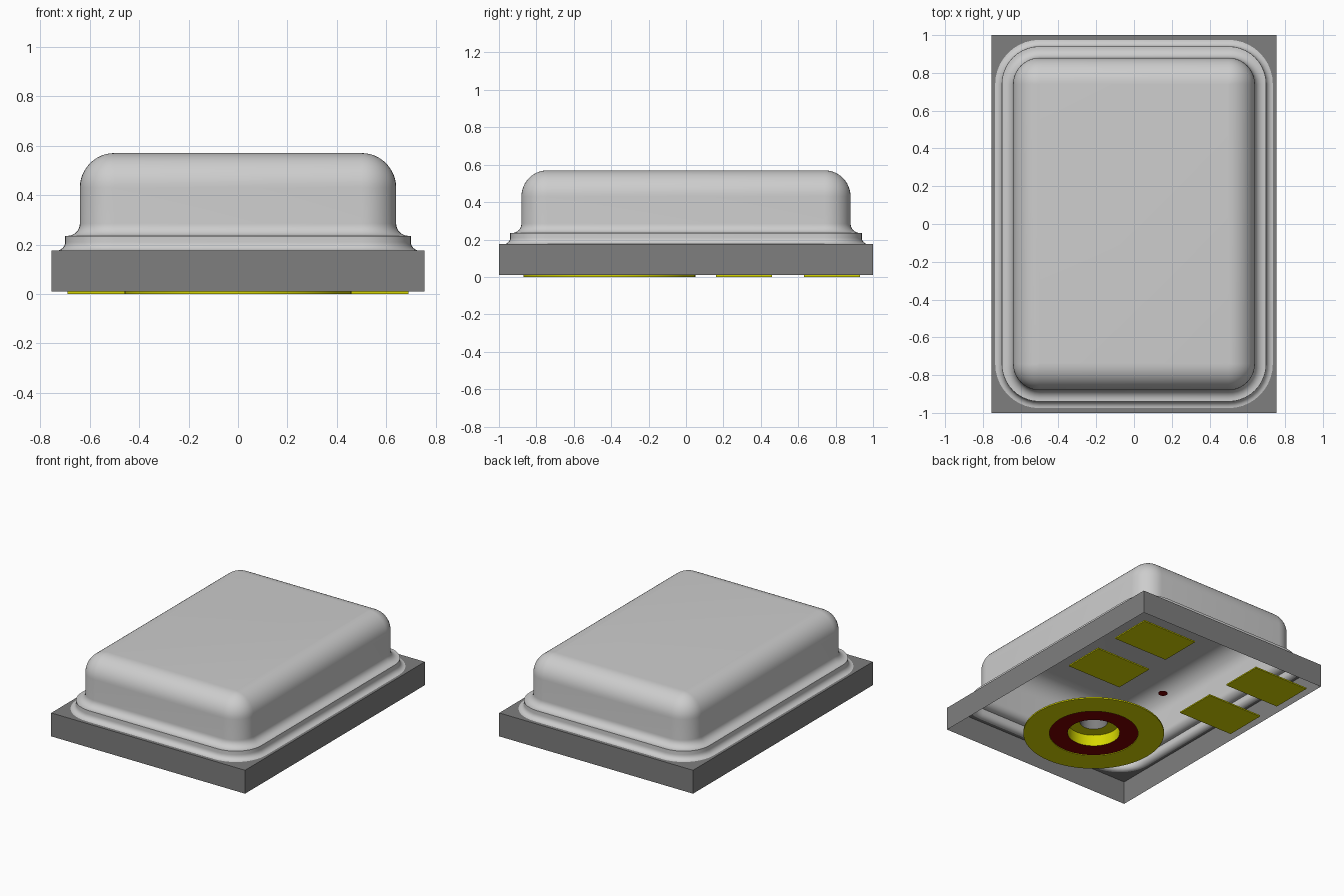
import bpy, bmesh, math

cube = bpy.data.objects.get("Cube")
if cube:
    bpy.data.objects.remove(cube, do_unlink=True)


def material(name, color):
    m = bpy.data.materials.new(name)
    m.use_nodes = True
    m.diffuse_color = (*color, 1)
    m.node_tree.nodes["Principled BSDF"].inputs["Base Color"].default_value = (*color, 1)
    return m


SILVER = material("silver metal", (0.61, 0.61, 0.61))
GREY = material("board grey", (0.21, 0.21, 0.21))
GOLD = material("yellow gold", (0.68, 0.68, 0.0))
RED = material("dark red", (0.21, 0.0, 0.0))


def rounded_rect(hx, hy, r, z, steps=10):
    """Counter-clockwise loop of points with rounded corners."""
    pts = []
    for i, (sx, sy) in enumerate(((1, 1), (-1, 1), (-1, -1), (1, -1))):
        for k in range(steps + 1):
            a = math.pi / 2 * (i + k / steps)
            pts.append((sx * (hx - r) + r * math.cos(a), sy * (hy - r) + r * math.sin(a), z))
    return pts


def circle(r, z, cx=0, cy=0, n=64):
    return [(cx + r * math.cos(2 * math.pi * k / n), cy + r * math.sin(2 * math.pi * k / n), z)
            for k in range(n)]


def loft(name, loops, mat, cap=False, closed=False, smooth=False):
    """Skin a stack of equal loops, optionally capping the last one."""
    bm = bmesh.new()
    rings = [[bm.verts.new(p) for p in loop] for loop in loops]
    pairs = list(zip(rings, rings[1:])) + ([(rings[-1], rings[0])] if closed else [])
    for a, b in pairs:
        for i in range(len(a)):
            j = (i + 1) % len(a)
            bm.faces.new((a[i], a[j], b[j], b[i]))
    if cap:
        bm.faces.new(rings[-1])
    bmesh.ops.remove_doubles(bm, verts=bm.verts, dist=0.0001)
    bmesh.ops.recalc_face_normals(bm, faces=bm.faces)
    mesh = bpy.data.meshes.new(name)
    bm.to_mesh(mesh)
    bm.free()
    mesh.materials.append(mat)
    ob = bpy.data.objects.new(name, mesh)
    bpy.context.scene.collection.objects.link(ob)
    if smooth:
        bpy.ops.object.select_all(action='DESELECT')
        ob.select_set(True)
        bpy.context.view_layer.objects.active = ob
        bpy.ops.object.shade_smooth_by_angle(angle=math.radians(35))
    return ob


def arc(cx, cz, r, start, end, steps):
    """Arc in the (offset, height) profile plane, angles in degrees."""
    angles = [math.radians(start + (end - start) * k / steps) for k in range(steps + 1)]
    return [(cx + r * math.cos(a), cz + r * math.sin(a)) for a in angles]


# Lid: a stepped wall profile swept round the rounded footprint
WALL_X, WALL_Y, CORNER = 0.64, 0.88, 0.14
BOARD_TOP, LID_TOP = 0.175, 0.57
profile = (arc(0.095, BOARD_TOP + 0.035, 0.035, 270, 180, 6)
           + [(0.06, 0.235)]
           + arc(0.05, 0.285, 0.05, 270, 180, 8)
           + arc(-0.14, LID_TOP - 0.14, 0.14, 0, 90, 12))


def lid_loop(offset, z):
    return rounded_rect(WALL_X + offset, WALL_Y + offset, max(CORNER + offset, 0.002), z)


loft("lid", [lid_loop(o, z) for o, z in profile], SILVER, cap=True, smooth=True)

# Board frame: outer walls and the top border around the lid
loft("board", [rounded_rect(0.755, 1, 0, 0.01), rounded_rect(0.755, 1, 0, BOARD_TOP),
               lid_loop(0.095, BOARD_TOP)], GREY)

# Sound port: contact ring, mask ring, gold recess and through hole
PORT_Y = -0.41


def port(name, rings, mat, closed=False):
    loft(name, [circle(r, z, 0, PORT_Y) for r, z in rings], mat, closed=closed, smooth=True)


port("contact_ring", [(0.46, 0), (0.46, 0.01), (0.29, 0.01), (0.29, 0)], GOLD, closed=True)
port("mask_ring", [(0.29, 0.005), (0.17, 0.005)], RED)
port("port_recess", [(0.17, 0.005), (0.17, 0.085), (0.09, 0.085)], GOLD)
port("port_hole", [(0.09, 0.085), (0.09, BOARD_TOP)], GREY)

# Four solder pads
for side, sx in (("left", 1), ("right", -1)):
    for place, y in (("back", 0.78), ("middle", 0.31)):
        pad = loft(f"{place}_{side}_pad",
                   [rounded_rect(0.215, 0.15, 0, 0.009), rounded_rect(0.215, 0.15, 0, 0)],
                   GOLD, cap=True)
        pad.location = (sx * 0.475, y, 0)

# Small marker dot under the board
loft("marker_dot", [circle(0.03, 0.012, -0.02, 0.27, 24), circle(0.03, 0.008, -0.02, 0.27, 24)],
     RED, cap=True)
